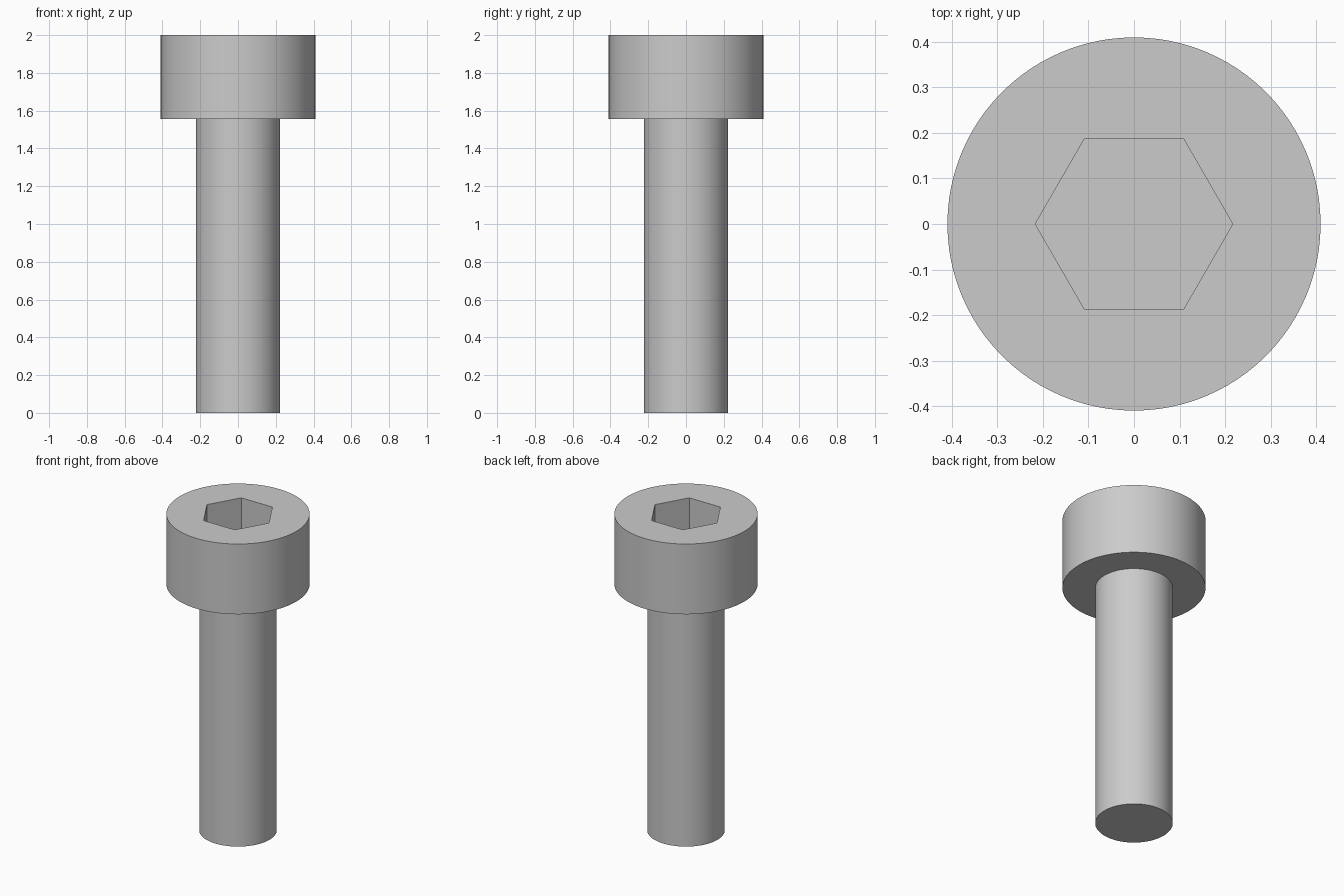
import bpy
import bmesh
import math

cube = bpy.data.objects.get("Cube")
if cube:
    bpy.data.objects.remove(cube, do_unlink=True)

SEGMENTS = 96
HEAD_RADIUS, SHAFT_RADIUS, SOCKET_RADIUS = 0.41, 0.222, 0.217
HEAD_BOTTOM, TOP = 1.556, 2.0
SOCKET_DEPTH = 0.222

steel = bpy.data.materials.new("grey steel")
steel.use_nodes = True
colour = (0.6, 0.6, 0.6, 1)
steel.diffuse_color = colour
steel.node_tree.nodes["Principled BSDF"].inputs["Base Color"].default_value = colour


def ring(bm, radius, z, sides):
    """Closed loop of edges around the z axis."""
    angles = [2 * math.pi * i / sides for i in range(sides)]
    verts = [bm.verts.new((radius * math.cos(a), radius * math.sin(a), z)) for a in angles]
    edges = [bm.edges.new((verts[i], verts[(i + 1) % sides])) for i in range(sides)]
    return verts, edges


def bridge(bm, a, b):
    bmesh.ops.bridge_loops(bm, edges=a[1] + b[1])


bm = bmesh.new()

# Shaft and head, one continuous shell
shaft_end = ring(bm, SHAFT_RADIUS, 0, SEGMENTS)
neck = ring(bm, SHAFT_RADIUS, HEAD_BOTTOM, SEGMENTS)
head_low = ring(bm, HEAD_RADIUS, HEAD_BOTTOM, SEGMENTS)
head_top = ring(bm, HEAD_RADIUS, TOP, SEGMENTS)
bm.faces.new(shaft_end[0])
for lower, upper in ((shaft_end, neck), (neck, head_low), (head_low, head_top)):
    bridge(bm, lower, upper)

# Hexagonal socket sunk into the head
socket_rim = ring(bm, SOCKET_RADIUS, TOP, 6)
socket_floor = ring(bm, SOCKET_RADIUS, TOP - SOCKET_DEPTH, 6)
bmesh.ops.triangle_fill(bm, edges=head_top[1] + socket_rim[1], use_beauty=True)
bridge(bm, socket_rim, socket_floor)
bm.faces.new(socket_floor[0])

bmesh.ops.recalc_face_normals(bm, faces=bm.faces)
mesh = bpy.data.meshes.new("socket_head_bolt")
bm.to_mesh(mesh)
bm.free()
mesh.materials.append(steel)

bolt = bpy.data.objects.new("socket_head_bolt", mesh)
bpy.context.collection.objects.link(bolt)
bpy.ops.object.select_all(action="DESELECT")
bolt.select_set(True)
bpy.context.view_layer.objects.active = bolt
bpy.ops.object.shade_smooth_by_angle(angle=math.radians(30))
